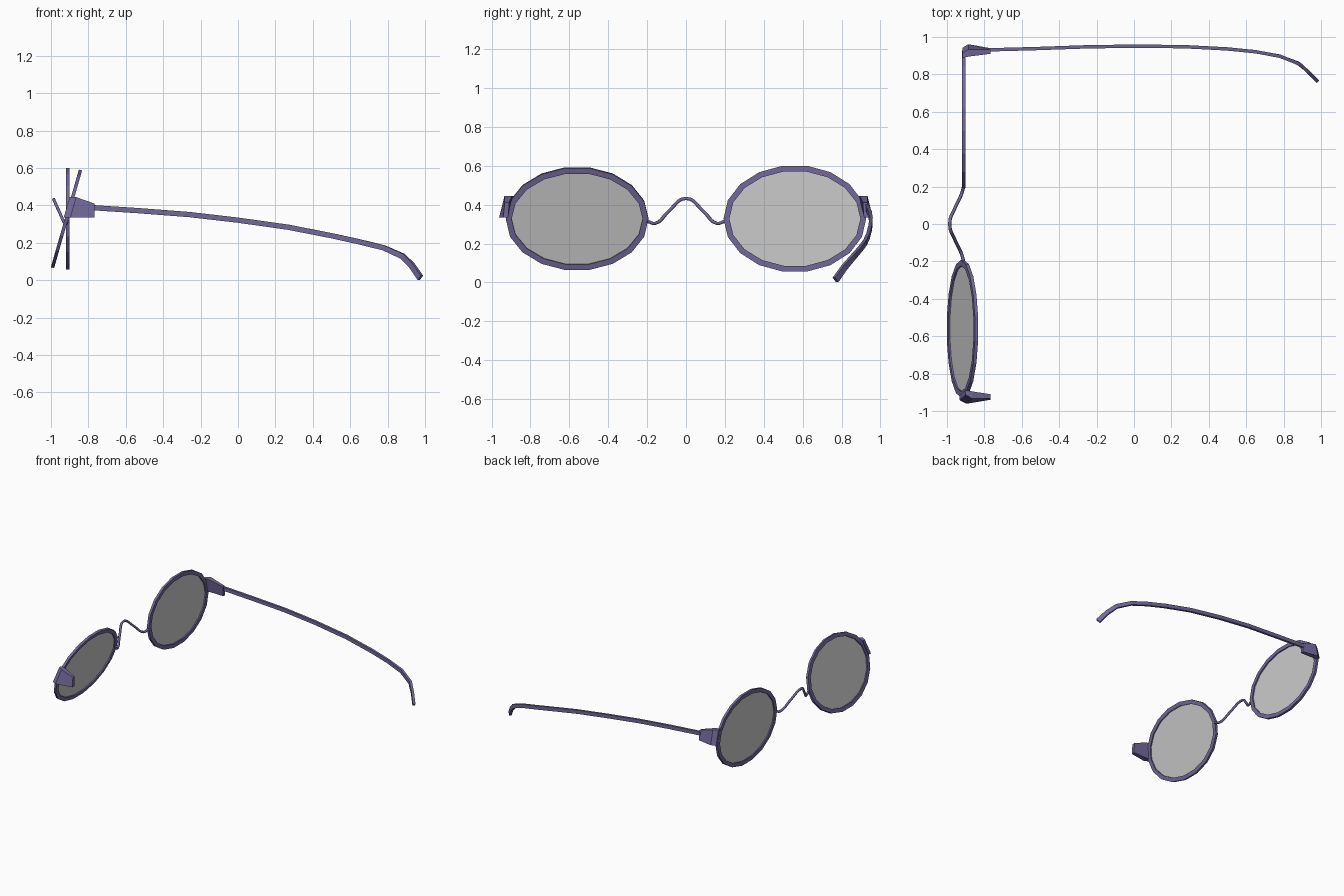
import bpy, bmesh, math
from mathutils import Vector, Matrix

if "Cube" in bpy.data.objects:
    bpy.data.objects.remove(bpy.data.objects["Cube"])

frame_mat = bpy.data.materials.new("purple_frame")
frame_mat.diffuse_color = (0.17, 0.14, 0.32, 1)
frame_mat.use_nodes = True
frame_mat.node_tree.nodes["Principled BSDF"].inputs["Base Color"].default_value = frame_mat.diffuse_color


def make(name, bm, mat=None):
    bmesh.ops.recalc_face_normals(bm, faces=bm.faces)
    me = bpy.data.meshes.new(name)
    bm.to_mesh(me)
    bm.free()
    if mat:
        me.materials.append(mat)
    ob = bpy.data.objects.new(name, me)
    bpy.context.collection.objects.link(ob)
    return ob


def loft(name, rings, closed=False):
    """Skin a row of equal-sized cross-sections; cap the ends unless closed."""
    bm = bmesh.new()
    vs = [[bm.verts.new(p) for p in r] for r in rings]
    k = len(rings[0])
    pairs = list(zip(vs, vs[1:]))
    if closed:
        pairs.append((vs[-1], vs[0]))
    else:
        bm.faces.new(vs[0])
        bm.faces.new(vs[-1])
    for a, b in pairs:
        for i in range(k):
            j = (i + 1) % k
            bm.faces.new((a[i], a[j], b[j], b[i]))
    return make(name, bm, frame_mat)


# Rims and lenses: 18-sided ellipses, the one on the -y side tilted
SIDES, A, B, RIM, DEPTH = 18, 0.367, 0.276, 0.03, 0.009


def ellipse(inset, x):
    return [(x, (A - inset) * math.cos(t), (B - inset) * math.sin(t))
            for t in (2 * math.pi * i / SIDES for i in range(SIDES))]


for side, cx, tilt in (("left", -0.911, 0), ("right", -0.917, 16)):
    y = 0.56 if side == "left" else -0.56
    place = Matrix.Translation((cx, y, 0.328)) @ Matrix.Rotation(math.radians(tilt), 4, 'Y')
    loops = [ellipse(0, -DEPTH), ellipse(0, DEPTH), ellipse(RIM, DEPTH), ellipse(RIM, -DEPTH)]
    rim = loft(side + "_rim", list(zip(*loops)), closed=True)
    rim.matrix_world = place
    bm = bmesh.new()
    bm.faces.new([bm.verts.new(p) for p in ellipse(RIM * 0.8, 0)])
    lens = make(side + "_lens", bm)
    lens.matrix_world = place


# Hinge blocks: rows are x, then inner/outer y at bottom and top, then top z
def hinge(name, s, xf, xm, shear):
    rows = [(xf, 0.915, 0.942, 0.888, 0.912, 0.444),
            (xm, 0.918, 0.961, 0.895, 0.934, 0.444),
            (-0.768, 0.915, 0.94, 0.91, 0.932, 0.41)]
    rings = []
    for i, (x, ib, ob, it, ot, zt) in enumerate(rows):
        dx = shear if i < 2 else 0
        rings.append([(x, s * ib, 0.335), (x, s * ob, 0.335),
                      (x + dx, s * ot, zt), (x + dx, s * it, zt)])
    loft(name, rings)


hinge("left_hinge", 1, -0.918, -0.885, 0)
hinge("right_hinge", -1, -0.932, -0.897, 0.032)

# Temple arm: rectangular section swept along the ear curve (left side only)
path = [Vector(p) for p in (
    (-0.78, 0.931, 0.388), (-0.52, 0.938, 0.371), (-0.26, 0.947, 0.351),
    (0, 0.951, 0.321), (0.27, 0.948, 0.283), (0.5, 0.936, 0.238),
    (0.65, 0.921, 0.205), (0.78, 0.897, 0.173), (0.88, 0.858, 0.128),
    (0.93, 0.815, 0.078), (0.975, 0.769, 0.013))]
rings = []
for i, p in enumerate(path):
    t = (path[min(i + 1, len(path) - 1)] - path[max(i - 1, 0)]).normalized()
    side = Vector((-t.y, t.x, 0)).normalized()
    up = t.cross(side).normalized()
    w, h = 0.009, 0.014 + 0.003 * max(0, i - 7) / 3
    rings.append([p + side * a * w + up * b * h
                  for a, b in ((-1, -1), (1, -1), (1, 1), (-1, 1))])
loft("left_temple_arm", rings)

# Bridge: thin bent wire between the rims
cu = bpy.data.curves.new("bridge", 'CURVE')
cu.dimensions = '3D'
cu.bevel_depth = 0.009
cu.bevel_resolution = 1
cu.resolution_u = 5
cu.use_fill_caps = True
half = [(-0.911, 0.2, 0.315), (-0.923, 0.158, 0.304), (-0.955, 0.09, 0.365)]
pts = half + [(-0.985, 0, 0.432)] + [(x, -y, z) for x, y, z in reversed(half)]
sp = cu.splines.new('BEZIER')
sp.bezier_points.add(len(pts) - 1)
for bp, p in zip(sp.bezier_points, pts):
    bp.co = p
    bp.handle_left_type = bp.handle_right_type = 'AUTO'
cu.materials.append(frame_mat)
bpy.context.collection.objects.link(bpy.data.objects.new("bridge", cu))
